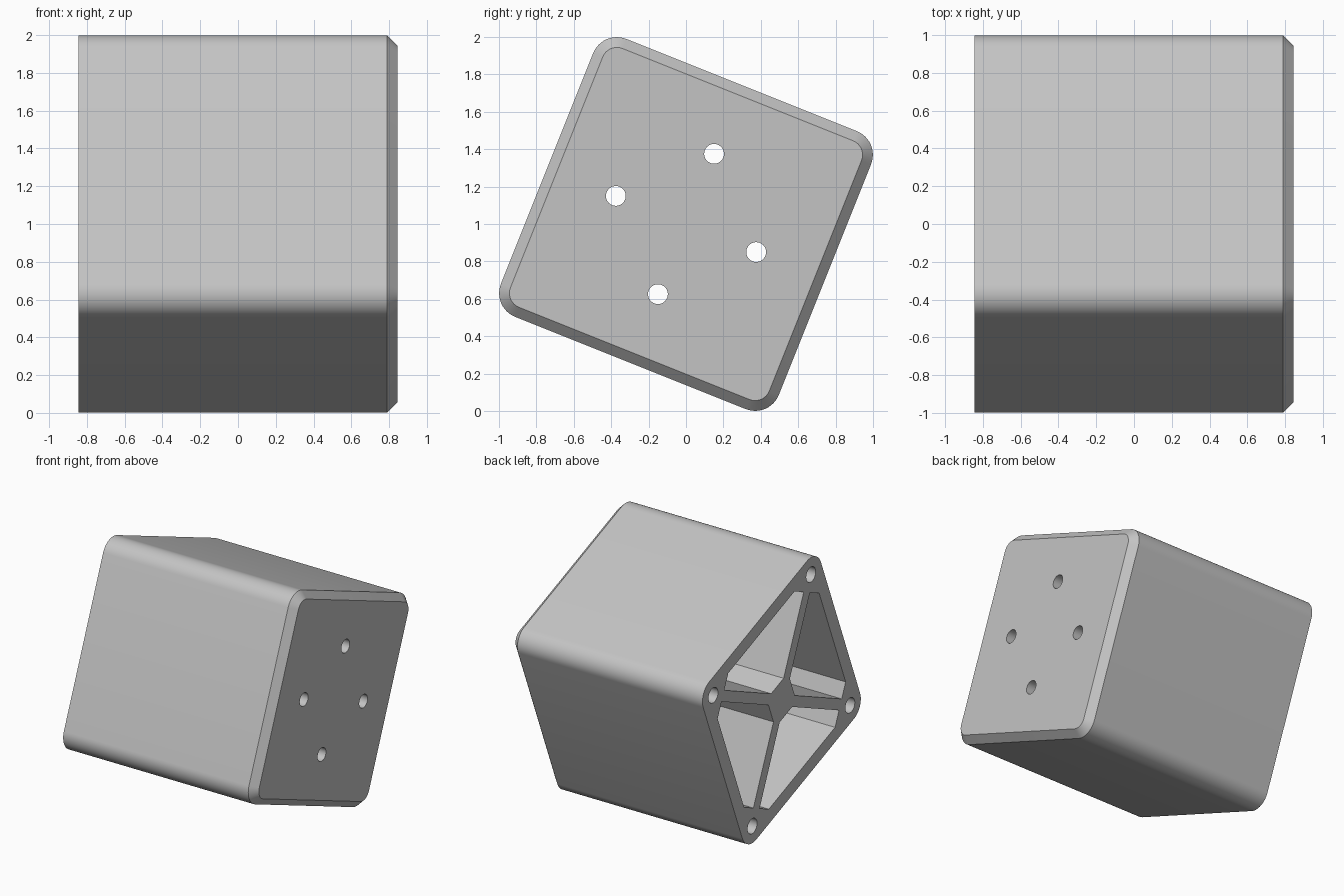
import bpy, bmesh, math

if "Cube" in bpy.data.objects:
    bpy.data.objects.remove(bpy.data.objects["Cube"])

TILT = math.radians(68.2)   # block is turned about its long (x) axis
X0, X1 = -0.845, 0.845      # open end, closed end
HALF, RAD, CHAMFER = 0.80, 0.136, 0.055
FLOOR = 0.11                # thickness of the closed end

grey = bpy.data.materials.new("light_grey")
grey.diffuse_color = (0.55, 0.55, 0.55, 1)
grey.use_nodes = True
grey.node_tree.nodes["Principled BSDF"].inputs["Base Color"].default_value = grey.diffuse_color


def turn(p, quarter=0):
    """Turn a cross-section point into the tilted y-z plane."""
    a = TILT + quarter * math.pi / 2
    return (p[0] * math.cos(a) - p[1] * math.sin(a),
            p[0] * math.sin(a) + p[1] * math.cos(a) + 1)


def loft(name, sections, quarter=0):
    """Closed solid through (x, outline) sections."""
    bm = bmesh.new()
    rings = []
    for x, outline in sections:
        rings.append([bm.verts.new((x, *turn(p, quarter))) for p in outline])
    for a, b in zip(rings, rings[1:]):
        n = len(a)
        for i in range(n):
            j = (i + 1) % n
            bm.faces.new((a[i], a[j], b[j], b[i]))
    bm.faces.new(rings[0])
    bm.faces.new(rings[-1])
    bmesh.ops.recalc_face_normals(bm, faces=bm.faces)
    mesh = bpy.data.meshes.new(name)
    bm.to_mesh(mesh)
    bm.free()
    mesh.materials.append(grey)
    ob = bpy.data.objects.new(name, mesh)
    bpy.context.collection.objects.link(ob)
    return ob


def rounded_square(half, rad, steps=12):
    c = half - rad
    pts = []
    for k in range(4):
        cx, cy = c * (1, -1, -1, 1)[k], c * (1, 1, -1, -1)[k]
        for i in range(steps + 1):
            a = (k + i / steps) * math.pi / 2
            pts.append((cx + rad * math.cos(a), cy + rad * math.sin(a)))
    return pts


def circle(cx, cy, r, n=32):
    return [(cx + r * math.cos(2 * math.pi * i / n),
             cy + r * math.sin(2 * math.pi * i / n)) for i in range(n)]


# Block with rounded long edges and a chamfered closed end
block = loft("furniture_foot", [
    (X0, rounded_square(HALF, RAD)),
    (X1 - CHAMFER, rounded_square(HALF, RAD)),
    (X1, rounded_square(HALF - CHAMFER, RAD - CHAMFER))])

# Pocket outline: wall, boss chamfers, rib sides, hub face
right_half = [(0.145, 0.085), (0.60, 0.54), (0.69, 0.45)]
pocket = right_half + [(n, -t) for n, t in reversed(right_half)]

cutters = []
for k in range(4):
    # Pocket between the diagonal ribs
    cutters.append(loft("pocket_cutter", [(X0 - 0.1, pocket), (X1 - FLOOR, pocket)], k))
    # Hole through the closed end
    hole = circle(0.404, 0, 0.053)
    cutters.append(loft("through_hole_cutter", [(X1 - FLOOR - 0.1, hole), (X1 + 0.1, hole)], k))
    # Blind screw hole in the corner boss
    screw = circle(HALF - RAD, HALF - RAD, 0.06)
    cutters.append(loft("screw_hole_cutter", [(X0 - 0.1, screw), (X0 + 0.5, screw)], k))

bpy.context.view_layer.objects.active = block
for cutter in cutters:
    cutter.hide_render = True
    mod = block.modifiers.new("cut", 'BOOLEAN')
    mod.operation = 'DIFFERENCE'
    mod.solver = 'EXACT'
    mod.object = cutter
    bpy.ops.object.modifier_apply(modifier=mod.name)
    bpy.data.objects.remove(cutter)

# Smooth the round edges and holes, keep the rest sharp
bpy.ops.object.select_all(action='DESELECT')
block.select_set(True)
bpy.ops.object.shade_smooth_by_angle(angle=math.radians(30))
